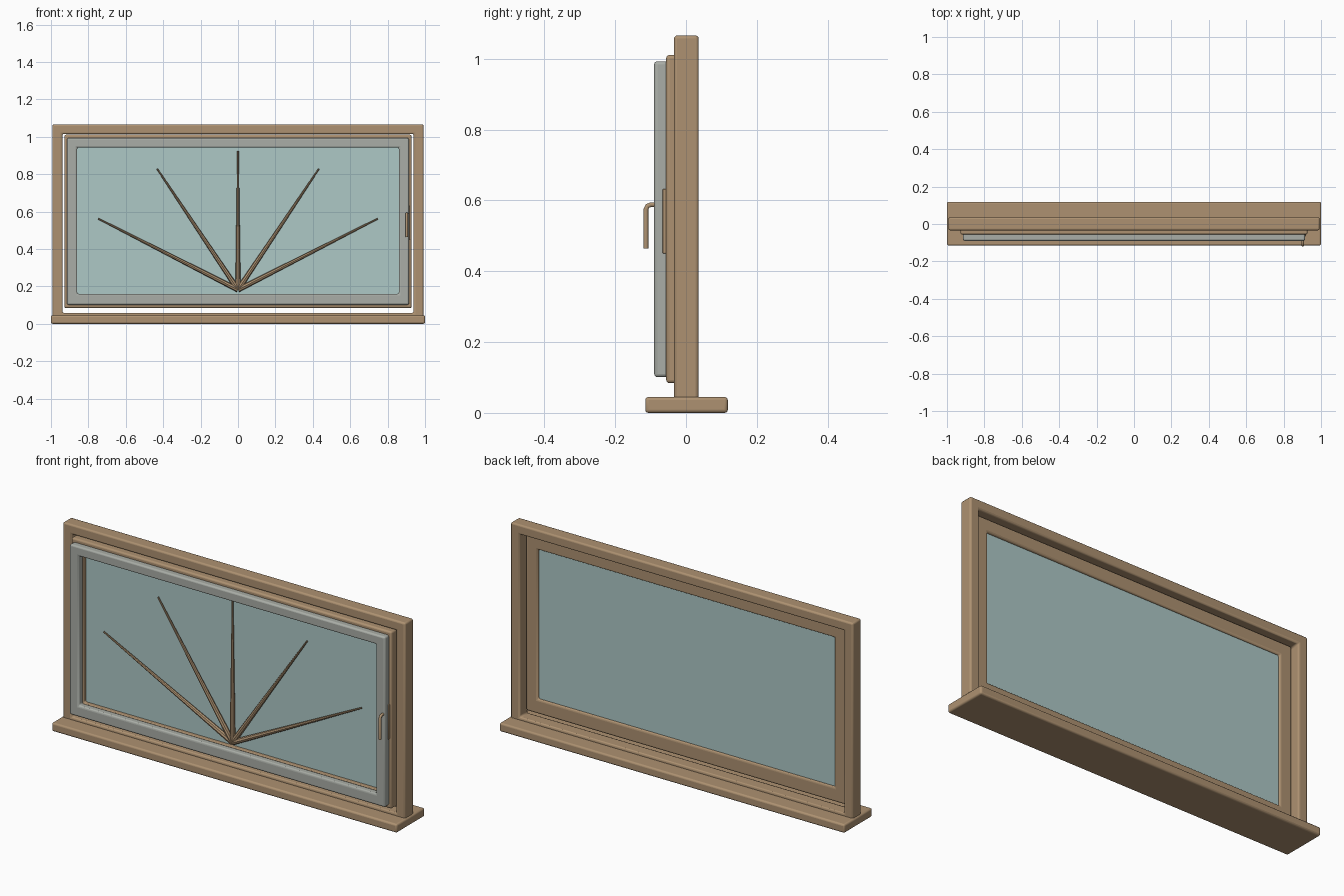
import bpy, bmesh, math
from mathutils import Vector

cube = bpy.data.objects.get("Cube")
if cube:
    bpy.data.objects.remove(cube, do_unlink=True)


def make_material(name, rgb):
    mat = bpy.data.materials.new(name)
    mat.use_nodes = True
    mat.diffuse_color = (*rgb, 1)
    mat.node_tree.nodes["Principled BSDF"].inputs["Base Color"].default_value = (*rgb, 1)
    return mat


wood = make_material("warm wood", (0.42, 0.285, 0.165))
grey = make_material("pale grey", (0.40, 0.42, 0.385))
glass = make_material("blue green glass", (0.42, 0.58, 0.565))


def finish(name, bm, mat, bevel=0.0):
    bmesh.ops.recalc_face_normals(bm, faces=bm.faces)
    mesh = bpy.data.meshes.new(name)
    bm.to_mesh(mesh)
    bm.free()
    obj = bpy.data.objects.new(name, mesh)
    bpy.context.collection.objects.link(obj)
    mesh.materials.append(mat)
    bpy.ops.object.select_all(action="DESELECT")
    obj.select_set(True)
    bpy.context.view_layer.objects.active = obj
    bpy.ops.object.shade_smooth_by_angle(angle=math.radians(35))
    if bevel:
        mod = obj.modifiers.new("rounded edges", "BEVEL")
        mod.width, mod.segments = bevel, 3
        mod.limit_method, mod.angle_limit = "ANGLE", math.radians(40)
    return obj


def box(name, x, y, z, mat, bevel=0.0):
    """Box from (min, max) ranges."""
    bm = bmesh.new()
    bmesh.ops.create_cube(bm, size=1)
    for v in bm.verts:
        v.co = [(r[0] + r[1]) / 2 + c * (r[1] - r[0]) for r, c in zip((x, y, z), v.co)]
    return finish(name, bm, mat, bevel)


def ring(name, outer, inner, y, mat, bevel):
    """Mitred rectangular frame; outer and inner are (half width, bottom, top)."""
    bm = bmesh.new()
    section = [(outer, y[0]), (inner, y[0]), (inner, y[1]), (outer, y[1])]
    corners = [[bm.verts.new((sx * r[0], depth, r[1 + top])) for r, depth in section]
               for sx, top in ((-1, 0), (1, 0), (1, 1), (-1, 1))]
    for i in range(4):
        a, b = corners[i], corners[(i + 1) % 4]
        for j in range(4):
            k = (j + 1) % 4
            bm.faces.new((a[j], a[k], b[k], b[j]))
    return finish(name, bm, mat, bevel)


# Sill and fixed outer frame
box("sill", (-1, 1), (-0.115, 0.118), (0, 0.045), wood, 0.009)
ring("outer_frame", (0.992, 0.008, 1.066), (0.939, 0.058, 1.015), (-0.034, 0.036), wood, 0.009)

# Opening sash with wooden back, grey front and a pane
opening = (0.86, 0.16, 0.943)
ring("sash_back", (0.928, 0.084, 1.011), opening, (-0.056, 0.0), wood, 0.009)
ring("sash_front", (0.914, 0.101, 0.993), opening, (-0.09, -0.05), grey, 0.009)
box("pane", (-0.87, 0.87), (-0.03, -0.012), (0.15, 0.953), glass)

# Fan of tapered rays on the pane
hub = Vector((0, -0.045, 0.182))
tips = {"centre": (0, 0.925)}
for side, s in (("left", 1), ("right", -1)):
    tips["upper_" + side] = (s * 0.432, 0.828)
    tips["lower_" + side] = (s * 0.747, 0.562)
for label, (tx, tz) in tips.items():
    direction = Vector((tx, hub.y, tz)) - hub
    bm = bmesh.new()
    bmesh.ops.create_cone(bm, cap_ends=True, segments=8, radius1=0.014,
                          radius2=0.004, depth=direction.length)
    ray = finish("ray_" + label, bm, wood)
    ray.location = hub + direction / 2
    ray.rotation_euler = direction.to_track_quat("Z", "Y").to_euler()

# Handle plate and bent lever
box("handle_plate", (0.892, 0.919), (-0.066, -0.05), (0.45, 0.632), wood, 0.003)
curve = bpy.data.curves.new("handle_lever", "CURVE")
curve.dimensions = "3D"
curve.bevel_depth, curve.bevel_resolution = 0.007, 3
curve.use_fill_caps = True
path = [(-0.07, 0.588), (-0.1, 0.588), (-0.109, 0.584), (-0.113, 0.575), (-0.113, 0.465)]
spline = curve.splines.new("POLY")
spline.points.add(len(path) - 1)
for point, (y, z) in zip(spline.points, path):
    point.co = (0.902, y, z, 1)
curve.materials.append(wood)
bpy.context.collection.objects.link(bpy.data.objects.new("handle_lever", curve))
